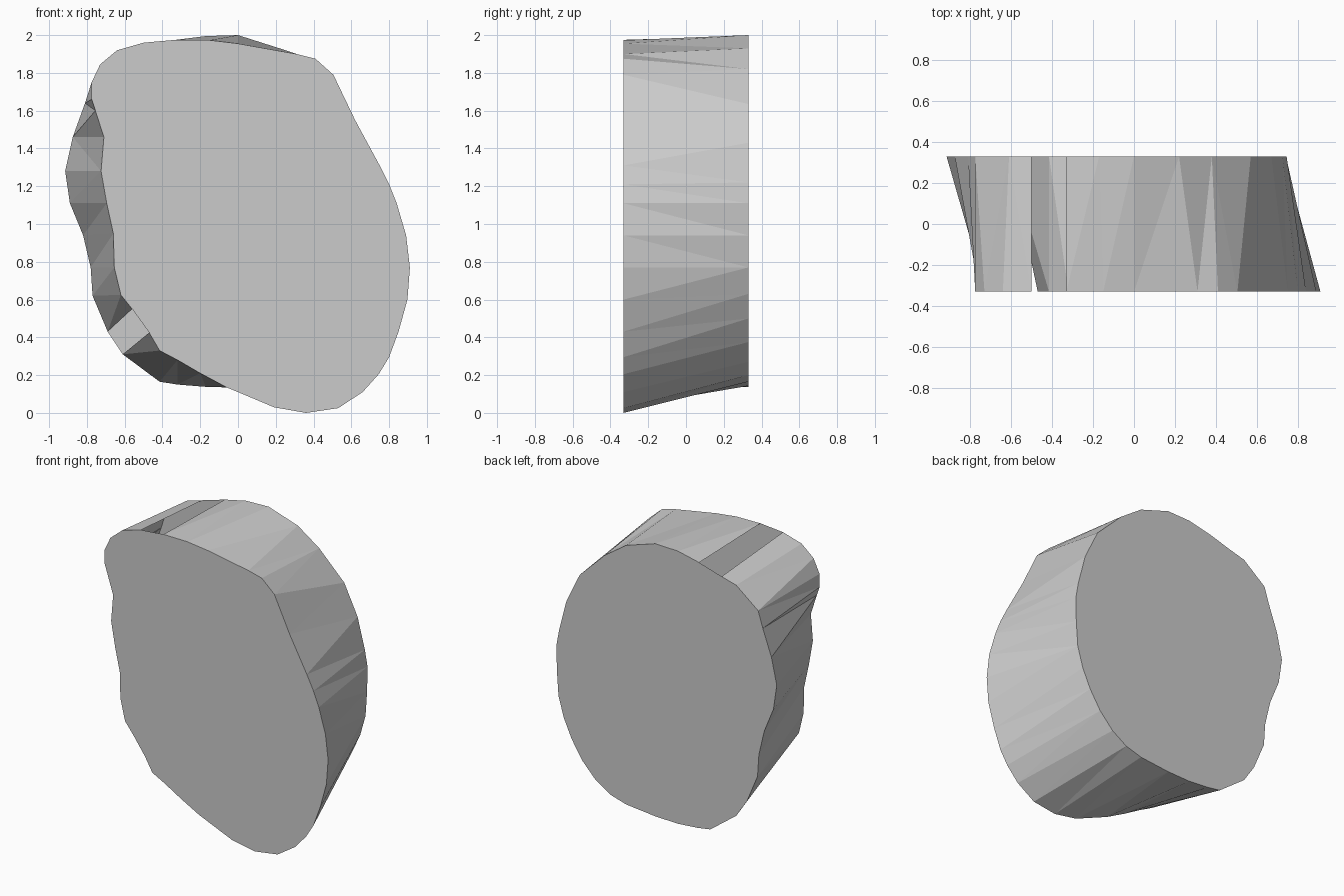
import bpy, bmesh

Y = 0.33
# Front and back outlines (x, z), clockwise seen from the front.
# Each has two runs; the wall is left open between the runs.
front_runs = [
    [(-.33, 1.975), (-.15, 1.973), (0, 1.955), (.31, 1.9), (.41, 1.875), (.505, 1.79),
     (.62, 1.55), (.75, 1.31), (.80, 1.21), (.84, 1.11), (.89, .94), (.91, .77),
     (.897, .60), (.85, .43), (.80, .295), (.745, .205), (.66, .11), (.53, .025),
     (.36, 0), (.19, .03), (0, .11), (-.06, .135), (-.20, .21), (-.32, .28),
     (-.415, .33), (-.47, .425)],
    [(-.56, .55), (-.62, .625), (-.655, .77), (-.66, .95), (-.695, 1.11), (-.725, 1.28),
     (-.71, 1.46), (-.755, 1.6), (-.775, 1.66), (-.775, 1.75), (-.73, 1.845),
     (-.64, 1.92), (-.50, 1.96)],
]
back_runs = [
    [(-.33, 1.96), (-.17, 1.995), (0, 2), (.22, 1.93), (.38, 1.82), (.57, 1.635),
     (.67, 1.43), (.725, 1.22), (.745, 1.11), (.742, .94), (.73, .77), (.69, .63),
     (.63, .5), (.55, .375), (.45, .27), (.34, .2), (.22, .165), (0, .143),
     (-.17, .138), (-.32, .15), (-.415, .165), (-.61, .31)],
    [(-.69, .43), (-.77, .62), (-.78, .77), (-.82, .94), (-.89, 1.11), (-.915, 1.28),
     (-.875, 1.46), (-.81, 1.64), (-.775, 1.75), (-.61, 1.88), (-.50, 1.91)],
]

bm = bmesh.new()


def make_verts(runs, y):
    return [[bm.verts.new((x, y, z)) for x, z in run] for run in runs]


def bridge(a, b):
    """Triangle strip between two vertex runs, taking the shorter diagonal."""
    i = j = 0
    while i < len(a) - 1 or j < len(b) - 1:
        step_a = j == len(b) - 1 or (
            i < len(a) - 1 and
            (a[i + 1].co - b[j].co).length < (a[i].co - b[j + 1].co).length)
        if step_a:
            bm.faces.new((a[i], b[j], a[i + 1]))
            i += 1
        else:
            bm.faces.new((a[i], b[j], b[j + 1]))
            j += 1


front = make_verts(front_runs, -Y)
back = make_verts(back_runs, Y)

# Side wall
for f, b in zip(front, back):
    bridge(f, b)

# Flat front and back caps
bm.faces.new(front[0] + front[1])
bm.faces.new((back[0] + back[1])[::-1])
bmesh.ops.recalc_face_normals(bm, faces=bm.faces)

mesh = bpy.data.meshes.new("rounded_slab")
bm.to_mesh(mesh)
bm.free()
slab = bpy.data.objects.new("rounded_slab", mesh)
bpy.context.collection.objects.link(slab)
